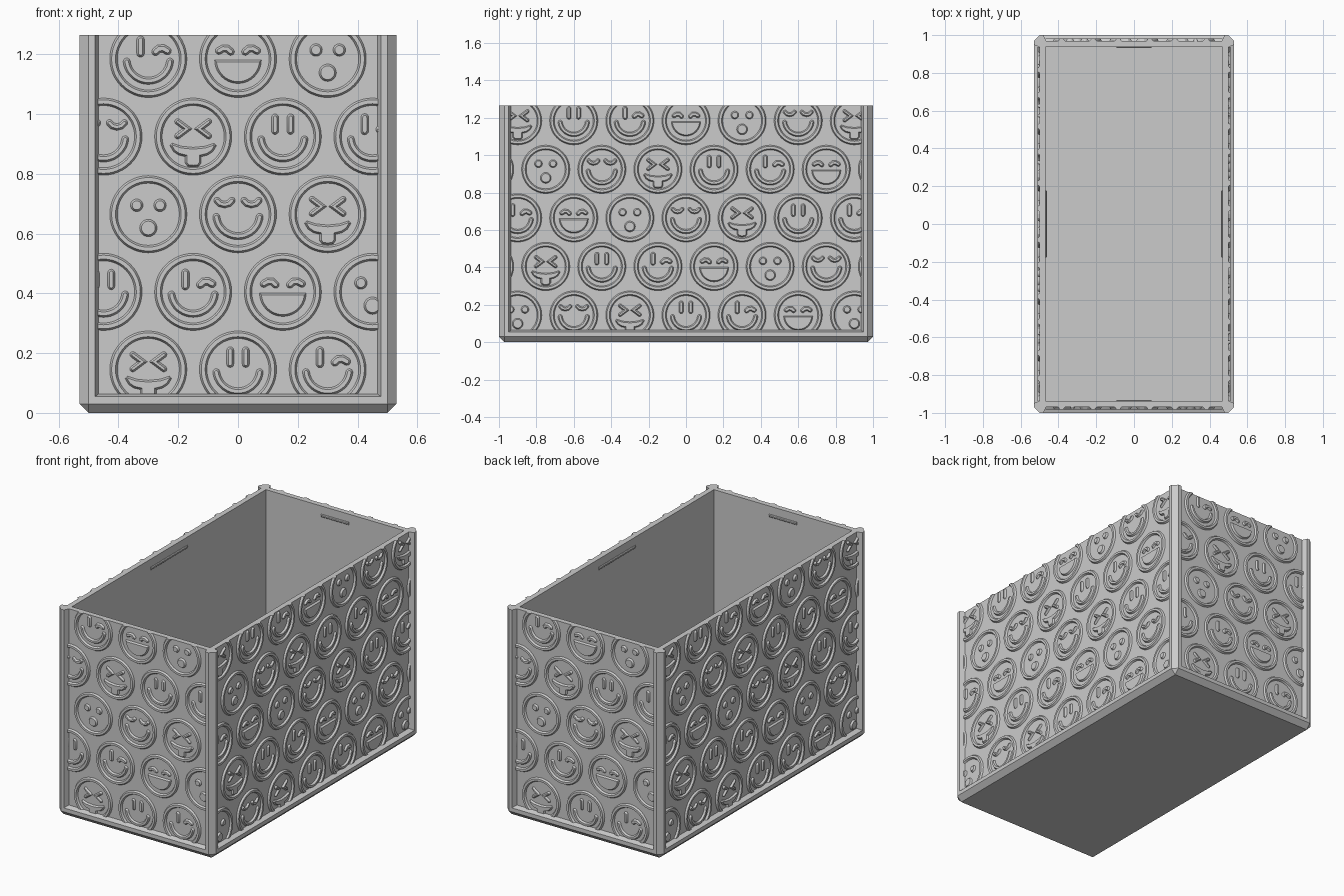
import bpy, bmesh, math
from mathutils import Matrix, Vector

if "Cube" in bpy.data.objects:
    bpy.data.objects.remove(bpy.data.objects["Cube"])

HX, HY, TOP = 0.53, 1.0, 1.265      # outer half sizes and height
CHAMFER, WALL, RECESS = 0.03, 0.062, 0.03
RELIEF, SLOPE = 0.011, 0.006        # height and bevel of the raised faces
LEDGE = 0.064                       # frame width around each panel
PITCH = 0.3                         # spacing of the pattern

grey = bpy.data.materials.new("plain_grey")
grey.use_nodes = True
colour = (0.6, 0.6, 0.6, 1)
grey.diffuse_color = colour
grey.node_tree.nodes["Principled BSDF"].inputs["Base Color"].default_value = colour


def make_object(name, bm):
    mesh = bpy.data.meshes.new(name)
    bm.to_mesh(mesh)
    bm.free()
    obj = bpy.data.objects.new(name, mesh)
    mesh.materials.append(grey)
    bpy.context.collection.objects.link(obj)
    return obj


def box(bm, x0, x1, y0, y1, z0, z1):
    size = Matrix.Diagonal((x1 - x0, y1 - y0, z1 - z0, 1))
    move = Matrix.Translation(((x0 + x1) / 2, (y0 + y1) / 2, (z0 + z1) / 2))
    return bmesh.ops.create_cube(bm, size=1, matrix=move @ size)["verts"]


# ---- outline helpers for the raised faces
def arc(cx, cy, r, start, end, n):
    angles = [math.radians(start + (end - start) * i / n) for i in range(n + 1)]
    return [Vector((cx + r * math.cos(a), cy + r * math.sin(a))) for a in angles]


def circle(cx, cy, r, n=24):
    return arc(cx, cy, r, 0, 360, n)[:-1]


def stroke(path, width=0.026):
    """Outline of a thick line with round ends."""
    pts, r = [Vector(p) for p in path], width / 2
    left, right = [], []
    for i, p in enumerate(pts):
        a = (p - pts[i - 1]).normalized() if i else None
        b = (pts[i + 1] - p).normalized() if i + 1 < len(pts) else None
        a, b = a or b, b or a
        t = (a + b).normalized()
        side = Vector((-t.y, t.x)) * r / max(t.dot(a), 0.5)
        left.append(p + side)
        right.append(p - side)

    def cap(p, direction):
        deg = math.degrees(math.atan2(direction.y, direction.x))
        return arc(p.x, p.y, r, deg - 90, deg + 90, 6)[1:-1]
    return (right + cap(pts[-1], pts[-1] - pts[-2]) + left[::-1]
            + cap(pts[0], pts[0] - pts[1]))


def flip(path):
    return [(-x, y) for x, y in path]


# ---- the six expressions, each a list of outlines
open_eye = [(-0.026, 0.019), (-0.026, 0.064)]
arched_eye = [(0.024, 0.024), (0.035, 0.034), (0.05, 0.035), (0.064, 0.027)]
sleepy_eye = [(0.02, 0.046), (0.03, 0.036), (0.045, 0.032), (0.06, 0.036), (0.07, 0.046)]
squeezed_eye = [(0.052, 0.05), (0.02, 0.026), (0.052, 0.002)]
smile = stroke(arc(0, 0, 0.073, 187, 353, 20), 0.024)
half_mouth = arc(0, -0.004, 0.078, 180, 360, 20)
tongue_half = [(0.0, -0.036), (0.04, -0.032), (0.07, -0.022), (0.078, -0.03),
               (0.066, -0.05), (0.048, -0.062), (0.027, -0.067), (0.027, -0.088),
               (0.018, -0.1), (0.0, -0.102)]
tongue_mouth = [Vector(p) for p in tongue_half + flip(tongue_half)[-2:0:-1]]


def both(path, width=0.024):
    return [stroke(path, width), stroke(flip(path), width)]


EXPRESSIONS = [
    [circle(-0.039, 0.03, 0.021), circle(0.039, 0.03, 0.021), circle(0, -0.046, 0.029)],
    both(sleepy_eye, 0.022) + [smile],
    both(squeezed_eye, 0.02) + [tongue_mouth],
    both(open_eye) + [smile],
    [stroke(open_eye), stroke(arched_eye), smile],
    both(arched_eye) + [half_mouth],
]


def raise_pad(bm, outline, u, v):
    face = bm.faces.new([bm.verts.new((u + p.x, v + p.y, 0)) for p in outline])
    face.normal_update()
    if face.normal.z < 0:
        face.normal_flip()
    bmesh.ops.inset_region(bm, faces=[face], thickness=SLOPE, depth=RELIEF,
                           use_even_offset=True, use_boundary=True)


def raise_ring(bm, u, v, inner=0.104, outer=0.129, n=48):
    section = [(outer, 0), (outer - SLOPE, RELIEF), (inner + SLOPE, RELIEF), (inner, 0)]
    loops = [[bm.verts.new((u + p.x, v + p.y, h)) for p in circle(0, 0, r, n)]
             for r, h in section]
    for a, b in zip(loops, loops[1:]):
        for i in range(n):
            j = (i + 1) % n
            bm.faces.new((a[i], a[j], b[j], b[i]))


def clip(bm, point, normal):
    """Trim the relief at a plane and close the cut down to the panel."""
    cut = bmesh.ops.bisect_plane(bm, geom=bm.verts[:] + bm.edges[:] + bm.faces[:],
                                 dist=1e-5, plane_co=point, plane_no=normal,
                                 clear_outer=True)["geom_cut"]
    edges = [e for e in cut if isinstance(e, bmesh.types.BMEdge)]
    if edges:
        new = bmesh.ops.extrude_edge_only(bm, edges=edges)["geom"]
        for vert in new:
            if isinstance(vert, bmesh.types.BMVert):
                vert.co.z = 0


def relief_panel(name, half_width, distance, turn):
    bm = bmesh.new()
    limit = half_width - LEDGE + 0.002
    for row in range(5):
        for k in range(-4, 5):
            u = PITCH * (k + 0.5 * (row % 2))
            v = 0.145 + row * PITCH * math.sqrt(3) / 2
            if abs(u) - 0.129 > limit:
                continue
            raise_ring(bm, u, v)
            for outline in EXPRESSIONS[(3 + 2 * row + k) % 6]:
                raise_pad(bm, outline, u, v)
    bmesh.ops.triangulate(bm, faces=[f for f in bm.faces if len(f.verts) > 4])
    for point, normal in (((limit, 0, 0), (1, 0, 0)), ((-limit, 0, 0), (-1, 0, 0)),
                          ((0, LEDGE, 0), (0, -1, 0)), ((0, TOP, 0), (0, 1, 0))):
        clip(bm, point, normal)
    stand = (Matrix.Rotation(turn, 4, "Z") @ Matrix.Translation((0, -distance, 0))
             @ Matrix.Rotation(math.pi / 2, 4, "X"))
    bm.transform(stand)
    obj = make_object(name, bm)
    bpy.ops.object.select_all(action="DESELECT")
    obj.select_set(True)
    bpy.context.view_layer.objects.active = obj
    bpy.ops.object.shade_smooth_by_angle(angle=math.radians(25))


# ---- box with chamfered corners and base
bm = bmesh.new()
box(bm, -HX, HX, -HY, HY, 0, TOP)
edges = [e for e in bm.edges if min(v.co.z for v in e.verts) < TOP / 2]
bmesh.ops.bevel(bm, geom=edges, offset=CHAMFER, segments=1, affect="EDGES")
body = make_object("box_body", bm)

SIDES = [("front", HX, HY, 0), ("left", HY, HX, 1), ("back", HX, HY, 2), ("right", HY, HX, 3)]


def carve(bm):
    cutter = make_object("cutter", bm)
    cutter.hide_render = True
    mod = body.modifiers.new("carve", "BOOLEAN")
    mod.operation, mod.solver, mod.object = "DIFFERENCE", "EXACT", cutter
    bpy.context.view_layer.objects.active = body
    bpy.ops.object.modifier_apply(modifier=mod.name)
    bpy.data.objects.remove(cutter)


# cavity
bm = bmesh.new()
box(bm, WALL - HX, HX - WALL, WALL - HY, HY - WALL, 0.04, TOP + 0.2)
carve(bm)

# recessed panels with sloped borders
for name, half, reach, quarter in SIDES:
    bm = bmesh.new()
    w = half - LEDGE
    for vert in box(bm, -w, w, -reach - RECESS, RECESS - reach, LEDGE, TOP + 0.2):
        if vert.co.y < -reach:      # widen towards the outside
            vert.co.x += math.copysign(0.026, vert.co.x)
            if vert.co.z < TOP:
                vert.co.z -= 0.02
    bm.transform(Matrix.Rotation(quarter * math.pi / 2, 4, "Z"))
    carve(bm)

# raised faces and inner lid ridges
for name, half, reach, quarter in SIDES:
    turn = quarter * math.pi / 2
    relief_panel(name + "_raised_faces", half, reach - RECESS, turn)
    bm = bmesh.new()
    length = 0.177 * half
    inside = WALL - reach
    ridge = box(bm, -length, length, inside - 0.002, inside + 0.007, 1.2, 1.216)
    bmesh.ops.bevel(bm, geom=[e for e in bm.edges if all(v.co.y > inside for v in e.verts)],
                    offset=0.004, segments=1, affect="EDGES")
    bm.transform(Matrix.Rotation(turn, 4, "Z"))
    make_object(name + "_lid_ridge", bm)
